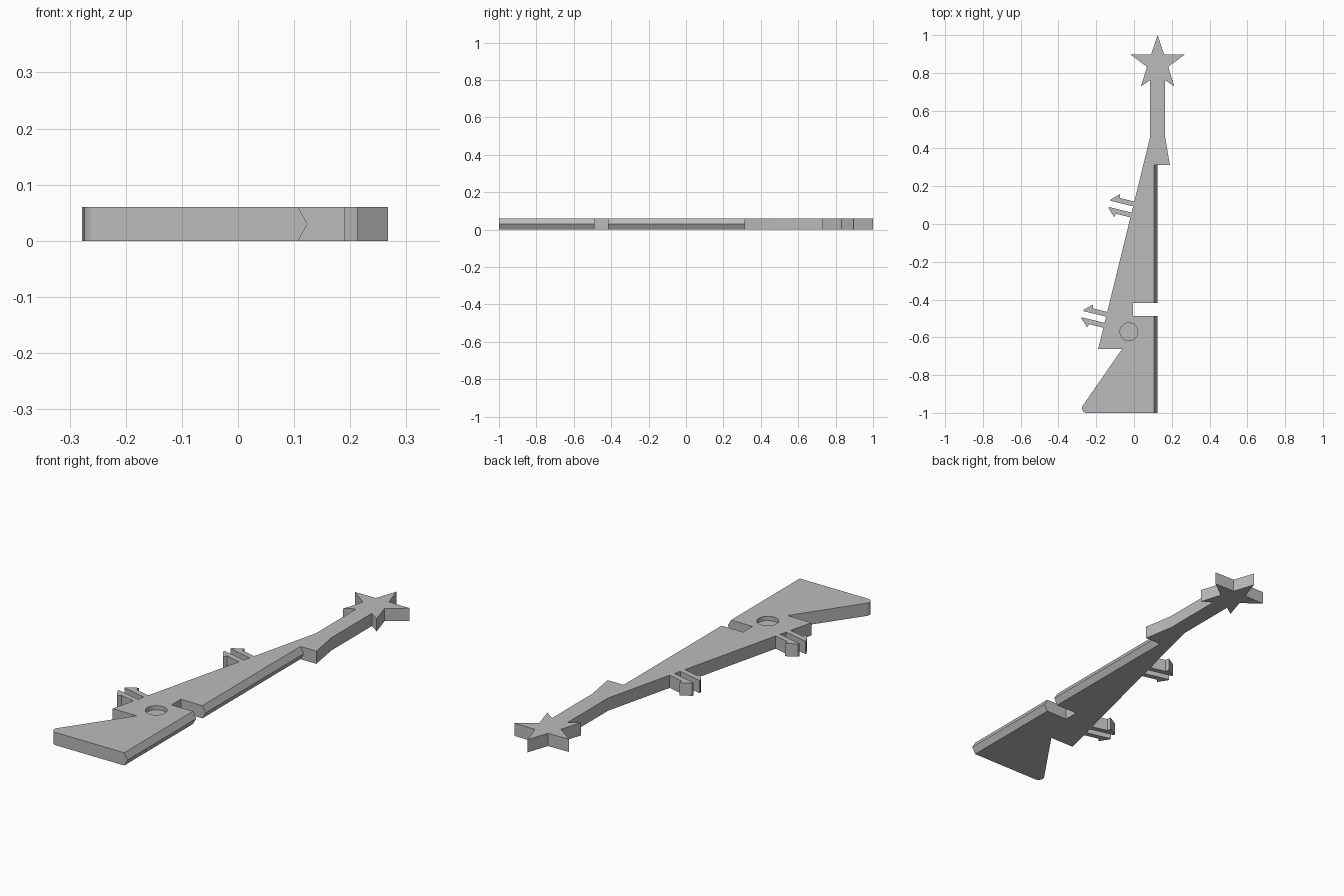
import bpy
import bmesh
from math import sin, cos, radians
from mathutils import Vector

THICK = 0.06
RIDGE, RIDGE_BACK = 0.124, 0.107      # middle and outer x of the pointed edge

cube = bpy.data.objects.get("Cube")
if cube:
    bpy.data.objects.remove(cube, do_unlink=True)

grey = bpy.data.materials.new("plain grey")
grey.use_nodes = True
colour = (0.5, 0.5, 0.5, 1)
grey.diffuse_color = colour
grey.node_tree.nodes["Principled BSDF"].inputs["Base Color"].default_value = colour


def arc(cx, cy, r, start, end, steps):
    angles = [radians(start + (end - start) * i / steps) for i in range(steps + 1)]
    return [(cx + r * cos(a), cy + r * sin(a)) for a in angles]


def slab(name, levels):
    """Solid made from stacked outlines; each level is (z, outline)."""
    bm = bmesh.new()
    rings = [[bm.verts.new((x, y, z)) for x, y in pts] for z, pts in levels]
    n = len(rings[0])
    bm.faces.new(rings[0][::-1])
    bm.faces.new(rings[-1])
    for low, high in zip(rings, rings[1:]):
        for i in range(n):
            j = (i + 1) % n
            bm.faces.new((low[i], low[j], high[j], high[i]))
    bmesh.ops.recalc_face_normals(bm, faces=bm.faces)
    mesh = bpy.data.meshes.new(name)
    bm.to_mesh(mesh)
    bm.free()
    mesh.materials.append(grey)
    obj = bpy.data.objects.new(name, mesh)
    bpy.context.collection.objects.link(obj)
    return obj


# Star tip: alternate long and short radii, open at the bottom for the stem
star = []
for i in range(9):
    r = 0.15 if i % 2 == 0 else 0.059
    a = radians(-54 + 36 * i)
    star.append((0.125 + r * cos(a), 0.85 + r * sin(a)))

# Whole outline, counter-clockwise from the front corner
outline = [(RIDGE, -1), (RIDGE, -0.488), (-0.005, -0.488), (-0.005, -0.418),
           (RIDGE, -0.418), (RIDGE, 0.312), (0.19, 0.312), (0.165, 0.459),
           (0.165, 0.761)]
outline += star
outline += [(0.085, 0.761), (0.085, 0.459), (-0.19, -0.663), (-0.064, -0.663)]
outline += arc(-0.25, -0.975, 0.025, 145, 270, 10)
edge_outline = [(RIDGE_BACK if x == RIDGE else x, y) for x, y in outline]

body = slab("body_with_star", [(0, edge_outline), (THICK / 2, outline),
                               (THICK, edge_outline)])

# Shallow round recess in the top
recess = arc(-0.027, -0.57, 0.047, 0, 348.75, 31)
cutter = slab("recess_cutter", [(THICK - 0.02, recess), (THICK + 0.05, recess)])
cutter.hide_render = True
cut = body.modifiers.new("recess", 'BOOLEAN')
cut.operation = 'DIFFERENCE'
cut.solver = 'EXACT'
cut.object = cutter
bpy.context.view_layer.objects.active = body
bpy.ops.object.modifier_apply(modifier=cut.name)
bpy.data.objects.remove(cutter, do_unlink=True)

# Pairs of barbed clips standing square to the sloping side
along = Vector((0.275, 1.122)).normalized()
out = Vector((-along.y, along.x))
prong = [(-0.005, 0.017), (0.124, 0.017), (0.124, 0.024), (0.084, 0.062),
         (0.077, 0.043), (-0.005, 0.043)]
parts = [body]
for place, y in (("back", 0.077), ("front", -0.507)):
    foot = Vector((-0.19 + (y + 0.663) * along.x / along.y, y))
    for side, sign in (("upper", 1), ("lower", -1)):
        pts = [tuple(foot + out * u + along * v * sign) for u, v in prong]
        parts.append(slab(f"{place}_clip_{side}_prong", [(0, pts), (THICK, pts)]))

bpy.ops.object.select_all(action='DESELECT')
for part in parts:
    part.select_set(True)
bpy.context.view_layer.objects.active = body
bpy.ops.object.shade_smooth_by_angle(angle=radians(25))
